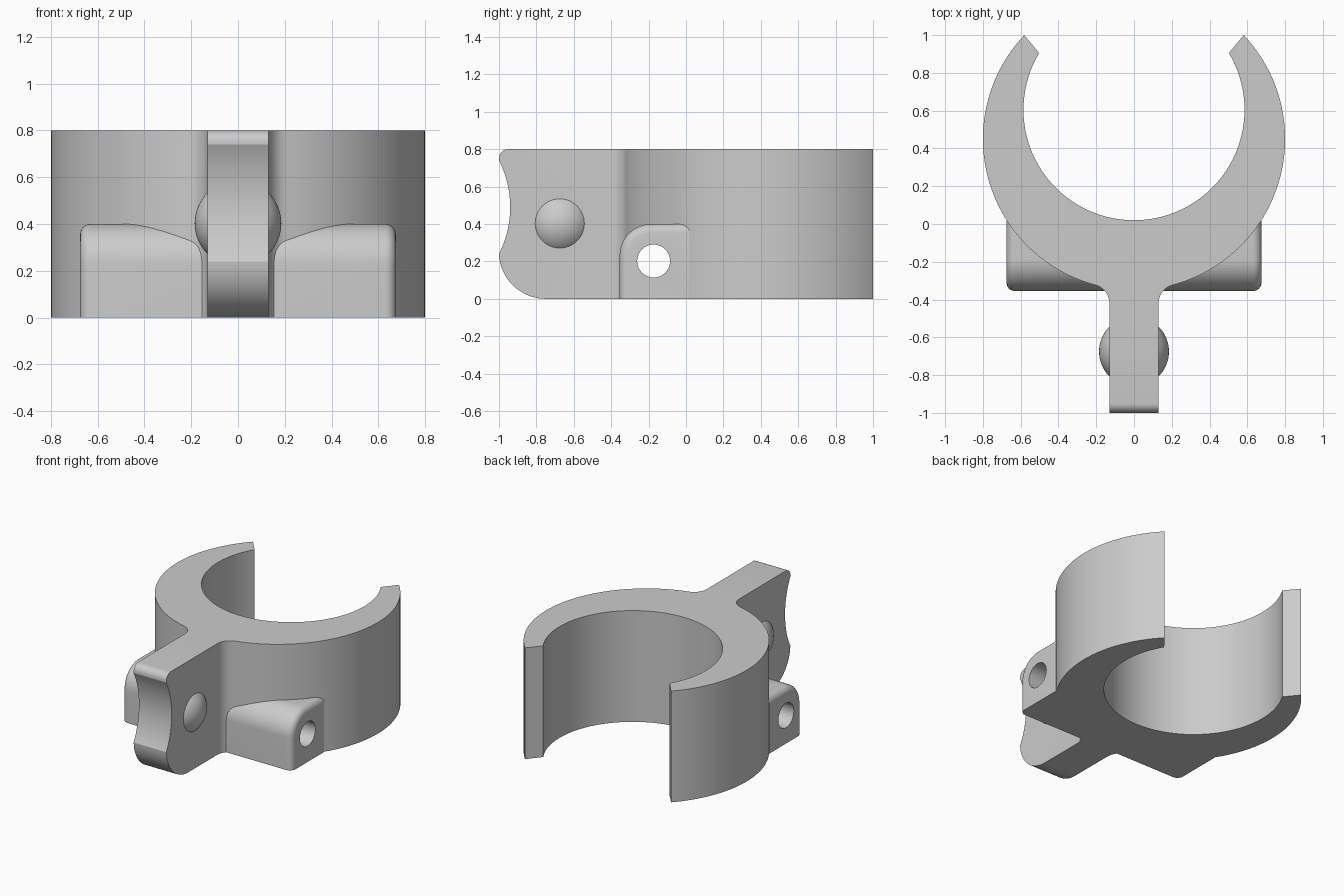
import bpy, bmesh
from math import sin, cos, pi, atan2, asin, sqrt, radians
from mathutils import Matrix, Vector

cube = bpy.data.objects.get("Cube")
if cube:
    bpy.data.objects.remove(cube)

grey = bpy.data.materials.new("light_grey")
grey.use_nodes = True
colour = (0.6, 0.6, 0.6, 1)
grey.diffuse_color = colour
grey.node_tree.nodes["Principled BSDF"].inputs["Base Color"].default_value = colour


def arc(cx, cy, r, a, b, n):
    return [(cx + r * cos(a + (b - a) * i / n), cy + r * sin(a + (b - a) * i / n))
            for i in range(n + 1)]


def make_object(name, bm):
    bmesh.ops.recalc_face_normals(bm, faces=bm.faces)
    mesh = bpy.data.meshes.new(name)
    bm.to_mesh(mesh)
    bm.free()
    mesh.materials.append(grey)
    obj = bpy.data.objects.new(name, mesh)
    bpy.context.collection.objects.link(obj)
    return obj


def prism(points, start, end, along_x=False):
    """Extrude an outline along z, or a (y, z) outline along x."""
    bm = bmesh.new()
    place = (lambda u, v: (start, u, v)) if along_x else (lambda u, v: (u, v, start))
    face = bm.faces.new([bm.verts.new(place(u, v)) for u, v in points])
    moved = bmesh.ops.extrude_face_region(bm, geom=[face])["geom"]
    step = end - start
    offset = Vector((step, 0, 0)) if along_x else Vector((0, 0, step))
    bmesh.ops.translate(bm, vec=offset,
                        verts=[v for v in moved if isinstance(v, bmesh.types.BMVert)])
    return bm


def boolean(target, tool, operation):
    mod = target.modifiers.new("boolean", "BOOLEAN")
    mod.operation, mod.solver, mod.object = operation, "EXACT", tool
    bpy.context.view_layer.objects.active = target
    bpy.ops.object.modifier_apply(modifier=mod.name)
    bpy.data.objects.remove(tool)


# Open ring with filleted tail, in plan
height, half_tail, fillet = 0.8, 0.13, 0.1
outer_r, outer_y, inner_r, inner_y = 0.8, 0.45, 0.585, 0.605
fx = half_tail + fillet
fy = outer_y - sqrt((outer_r + fillet) ** 2 - fx ** 2)
joint = atan2(fy - outer_y, fx)
tip = asin((1 - outer_y) / outer_r)
inner_tip = asin((0.905 - inner_y) / inner_r)
right = [(half_tail, -1.0)]
right += arc(fx, fy, fillet, pi, joint + pi, 10)
right += arc(0, outer_y, outer_r, joint, tip, 56)[1:]
right += arc(0, inner_y, inner_r, inner_tip, -pi / 2, 56)
left = [(-x, y) for x, y in reversed(right[:-1])]
clip = make_object("clip_body", prism(right + left, 0, height))

# Hollowed and rounded tail end
sag, half_chord = 0.06, 0.25
hollow_r = (sag ** 2 + half_chord ** 2) / (2 * sag)
sweep = asin(half_chord / hollow_r)
end = [(-0.75, -0.1), (-1.2, -0.1), (-1.2, 0.9), (-0.95, 0.9)]
end += arc(-0.95, 0.75, 0.05, pi / 2, pi, 8)
end += arc(-1 + sag - hollow_r, 0.49, hollow_r, sweep, -sweep, 24)
end += arc(-0.75, 0.25, 0.25, pi, 1.5 * pi, 20)[1:]
boolean(clip, make_object("tail_cutter", prism(end, -0.4, 0.4, True)), "DIFFERENCE")

# Side lugs: one rounded bar running through the ring
lug_x, front, back, top, round_r = 0.675, -0.355, 0.015, 0.4, 0.17
bar = [(back, 0), (front, 0)]
bar += arc(front + round_r, top - round_r, round_r, pi, pi / 2, 16)
bar += [(back, top)]
bm = prism(bar, -lug_x, lug_x, True)
rim = [e for e in bm.edges
       if abs(e.verts[0].co.x - e.verts[1].co.x) < 0.001
       and max(v.co.z for v in e.verts) > 0.001
       and min(v.co.y for v in e.verts) < back - 0.001]
bmesh.ops.bevel(bm, geom=rim, offset=0.045, segments=6, profile=0.5, affect="EDGES")
boolean(clip, make_object("lugs", bm), "UNION")

# Round pin heads on the tail
bm = bmesh.new()
bmesh.ops.create_uvsphere(bm, u_segments=48, v_segments=32, radius=0.185,
                          matrix=Matrix.Translation((0, -0.675, 0.403)) @ Matrix.Rotation(pi / 2, 4, "Y"))
boolean(clip, make_object("pin_heads", bm), "UNION")

# Cross hole through both lugs
hole = arc(-0.173, 0.202, 0.088, 0, 2 * pi, 40)[:-1]
boolean(clip, make_object("hole_cutter", prism(hole, -0.9, 0.9, True)), "DIFFERENCE")

# Smooth curves, sharp edges
bpy.ops.object.select_all(action="DESELECT")
clip.select_set(True)
bpy.context.view_layer.objects.active = clip
bpy.ops.object.shade_smooth_by_angle(angle=radians(25))
